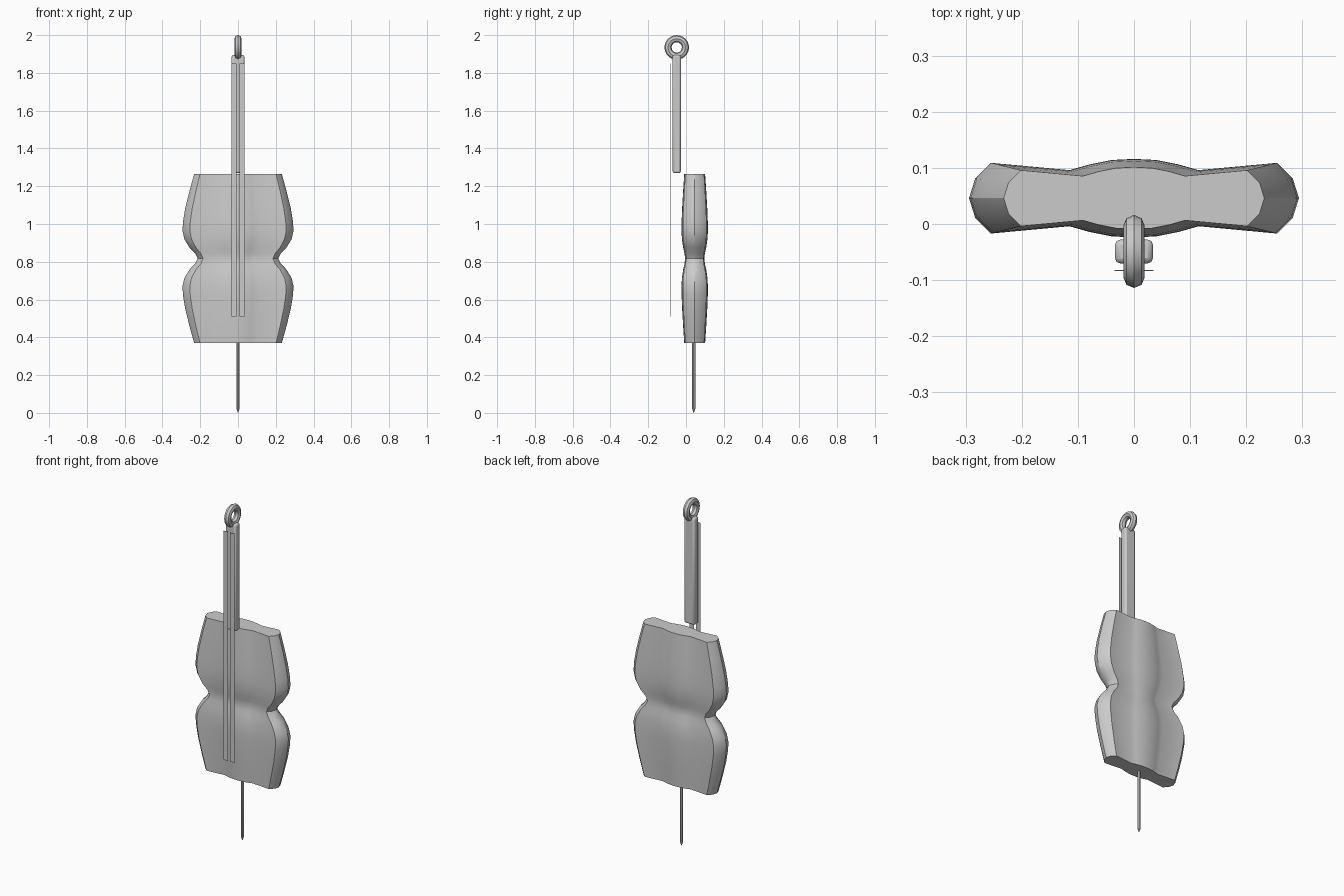
import bpy, bmesh, math
from mathutils import Vector

cube = bpy.data.objects.get("Cube")
if cube:
    bpy.data.objects.remove(cube, do_unlink=True)

grey = bpy.data.materials.new("light grey")
grey.use_nodes = True
colour = (0.6, 0.6, 0.6, 1)
grey.diffuse_color = colour
grey.node_tree.nodes["Principled BSDF"].inputs["Base Color"].default_value = colour


def finish(obj, name, angle=None):
    obj.name = name
    obj.data.materials.clear()
    obj.data.materials.append(grey)
    if angle:
        bpy.ops.object.select_all(action="DESELECT")
        obj.select_set(True)
        bpy.context.view_layer.objects.active = obj
        bpy.ops.object.shade_smooth_by_angle(angle=math.radians(angle))
    return obj


def loft(name, rings, angle=None):
    """Skin a stack of equal-length closed rings and cap both ends."""
    bm = bmesh.new()
    rows = [[bm.verts.new(p) for p in ring] for ring in rings]
    n = len(rows[0])
    for a, b in zip(rows, rows[1:]):
        for i in range(n):
            j = (i + 1) % n
            bm.faces.new((a[i], a[j], b[j], b[i]))
    bm.faces.new(rows[0])
    bm.faces.new(rows[-1])
    bmesh.ops.recalc_face_normals(bm, faces=bm.faces)
    mesh = bpy.data.meshes.new(name)
    bm.to_mesh(mesh)
    bm.free()
    obj = bpy.data.objects.new(name, mesh)
    bpy.context.collection.objects.link(obj)
    return finish(obj, name, angle)


# Body: one quarter of the outline, mirrored, then scaled along the height
quarter = [(0.294, 0), (0.283, 0.035), (0.255, 0.063), (0.115, 0.05),
           (0.08, 0.06), (0.04, 0.068), (0, 0.07)]
half = quarter + [(-x, y) for x, y in quarter[-2::-1]]
outline = half + [(x, -y) for x, y in half[-2:0:-1]]
lower = [(0.37, 0.79), (0.46, 0.875), (0.55, 0.95), (0.62, 0.99), (0.67, 1),
         (0.715, 0.965), (0.76, 0.87), (0.79, 0.77), (0.817, 0.725)]
heights = lower + [(1.634 - z, s) for z, s in lower[-2::-1]]
loft("body", [[Vector((x * s, 0.046 + y * s, z)) for x, y in outline]
              for z, s in heights], 28)

# Needle with a pointed tip
loft("needle", [[Vector((r * math.cos(a), 0.041 + r * math.sin(a), z))
                 for a in (i * math.tau / 8 for i in range(8))]
                for z, r in ((0, 0.001), (0.025, 0.009), (0.39, 0.009))], 40)

# Hanging bar with softened edges
bpy.ops.mesh.primitive_cube_add(size=1, location=(0, -0.049, 1.582))
bar = bpy.context.object
bar.scale = (0.068, 0.043, 0.626)
bpy.ops.object.transform_apply(location=False, rotation=False, scale=True)
bevel = bar.modifiers.new("soft edges", "BEVEL")
bevel.width = 0.01
bevel.segments = 2
finish(bar, "hanging_bar", 35)

# Ring at the top
bpy.ops.mesh.primitive_torus_add(
    major_segments=24, minor_segments=8, major_radius=0.046,
    minor_radius=0.019, location=(0, -0.049, 1.935),
    rotation=(0, math.pi / 2, 0))
finish(bpy.context.object, "top_ring", 30)

# Thin strips hanging in front
for side, name in ((-1, "right_strip"), (1, "left_strip")):
    bpy.ops.mesh.primitive_cube_add(size=1, location=(side * 0.021, -0.083, 1.18))
    bpy.context.object.scale = (0.028, 0.002, 1.34)
    finish(bpy.context.object, name)
